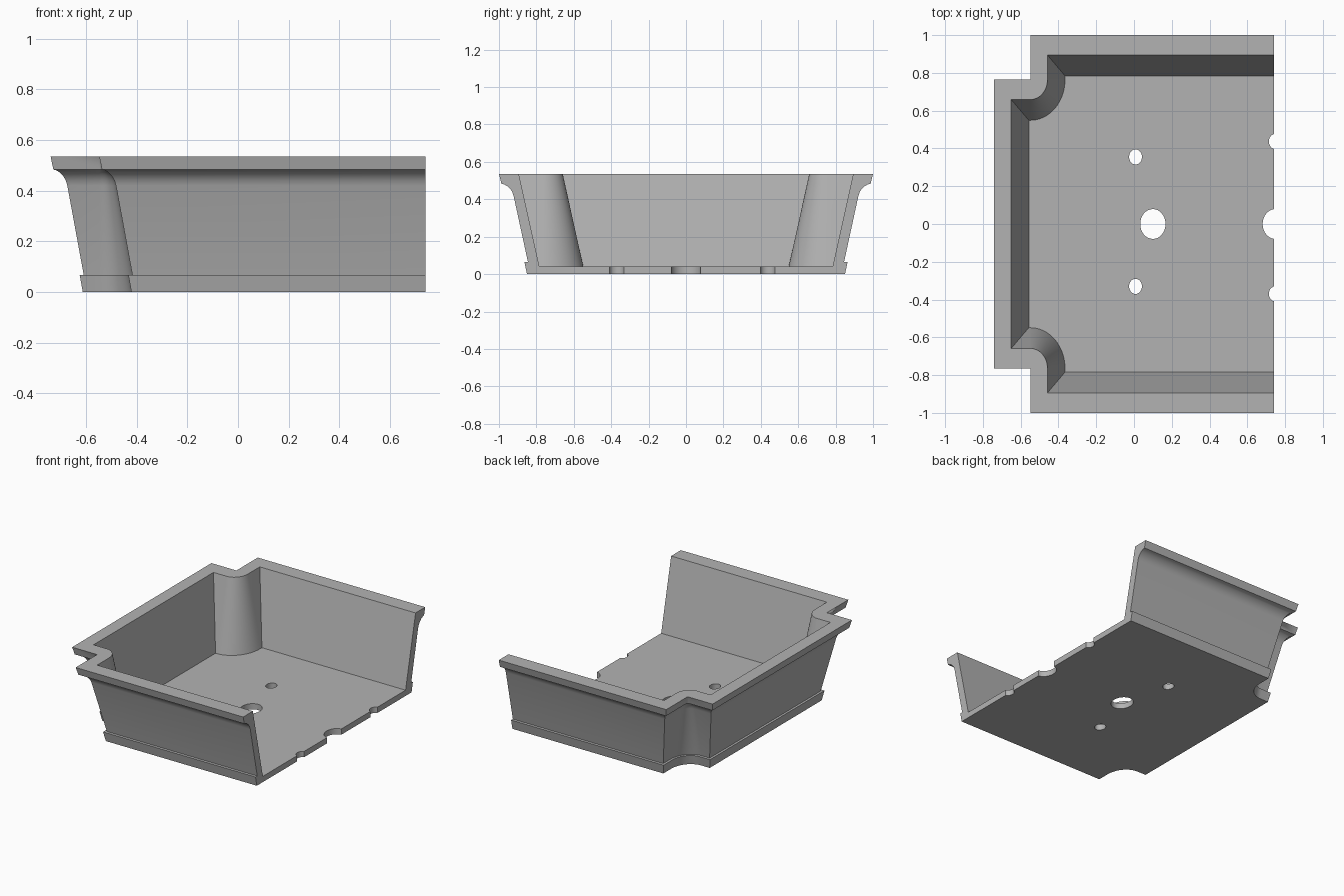
import bpy, bmesh, math
from mathutils import Matrix

cube = bpy.data.objects.get("Cube")
if cube:
    bpy.data.objects.remove(cube, do_unlink=True)

STRETCH = 1.18                      # depth taper relative to width taper
HALF_X, HALF_Y = 0.74, 1.0
NOTCH_X, NOTCH_Y = 0.548, 0.765     # centre of each rounded corner notch
ARC = 16
FLOOR = 0.04

# Wall section as (inset from the rim, height): outside going up, inside going down
SECTION = [(0.127, 0), (0.115, 0.066), (0.131, 0.066), (0.066, 0.42), (0.06, 0.44),
           (0.05, 0.457), (0.037, 0.471), (0.023, 0.48), (0.011, 0.483), (0, 0.535),
           (0.09, 0.535), (0.183, FLOOR)]


def outline(inset):
    """Half of the tray plan, from the open end at the front round to the back."""
    dx, dy = inset, inset * STRETCH
    half = [(HALF_X, -HALF_Y + dy), (-NOTCH_X + dx, -HALF_Y + dy)]
    for i in range(ARC + 1):
        a = math.pi / 2 * i / ARC
        half.append((-NOTCH_X + dx * math.cos(a), -NOTCH_Y + dy * math.sin(a)))
    half.append((-HALF_X + dx, -NOTCH_Y + dy))
    return half + [(x, -y) for x, y in reversed(half)]


def make_object(name, bm):
    bmesh.ops.recalc_face_normals(bm, faces=bm.faces)
    mesh = bpy.data.meshes.new(name)
    bm.to_mesh(mesh)
    bm.free()
    obj = bpy.data.objects.new(name, mesh)
    bpy.context.collection.objects.link(obj)
    return obj


# Tray body: loft the plan along the wall section, then close base, floor and cut end
bm = bmesh.new()
rows = [[bm.verts.new((x, y, z)) for x, y in outline(d)] for d, z in SECTION]
for low, high in zip(rows, rows[1:]):
    for i in range(len(low) - 1):
        bm.faces.new((low[i], low[i + 1], high[i + 1], high[i]))
bm.faces.new(rows[0])
bm.faces.new(rows[-1])
bm.faces.new([r[0] for r in rows] + [r[-1] for r in reversed(rows)])
bmesh.ops.remove_doubles(bm, verts=bm.verts, dist=0.0001)
tray = make_object("tray", bm)

# Drain holes: whole ones in the floor and half ones on the open end
bm = bmesh.new()
holes = [(0.1, 0, 0.067), (0.008, 0.355, 0.034), (0.008, -0.33, 0.034),
         (0.748, 0, 0.067), (0.748, 0.437, 0.034), (0.748, -0.37, 0.034)]
for x, y, r in holes:
    place = Matrix.Translation((x, y, FLOOR / 2)) @ Matrix.Diagonal((1, STRETCH, 1, 1))
    bmesh.ops.create_cone(bm, cap_ends=True, segments=32, radius1=r, radius2=r,
                          depth=0.2, matrix=place)
cutter = make_object("drain_hole_cutter", bm)
cutter.hide_render = True

cut = tray.modifiers.new("drain_holes", 'BOOLEAN')
cut.operation = 'DIFFERENCE'
cut.solver = 'EXACT'
cut.object = cutter
bpy.ops.object.select_all(action='DESELECT')
bpy.context.view_layer.objects.active = tray
tray.select_set(True)
bpy.ops.object.modifier_apply(modifier=cut.name)
bpy.data.objects.remove(cutter, do_unlink=True)

# Plain grey finish
grey = bpy.data.materials.new("plain_grey")
grey.use_nodes = True
colour = (0.45, 0.45, 0.45, 1)
grey.diffuse_color = colour
grey.node_tree.nodes["Principled BSDF"].inputs["Base Color"].default_value = colour
tray.data.materials.clear()
tray.data.materials.append(grey)
bpy.ops.object.shade_smooth_by_angle(angle=math.radians(25))
